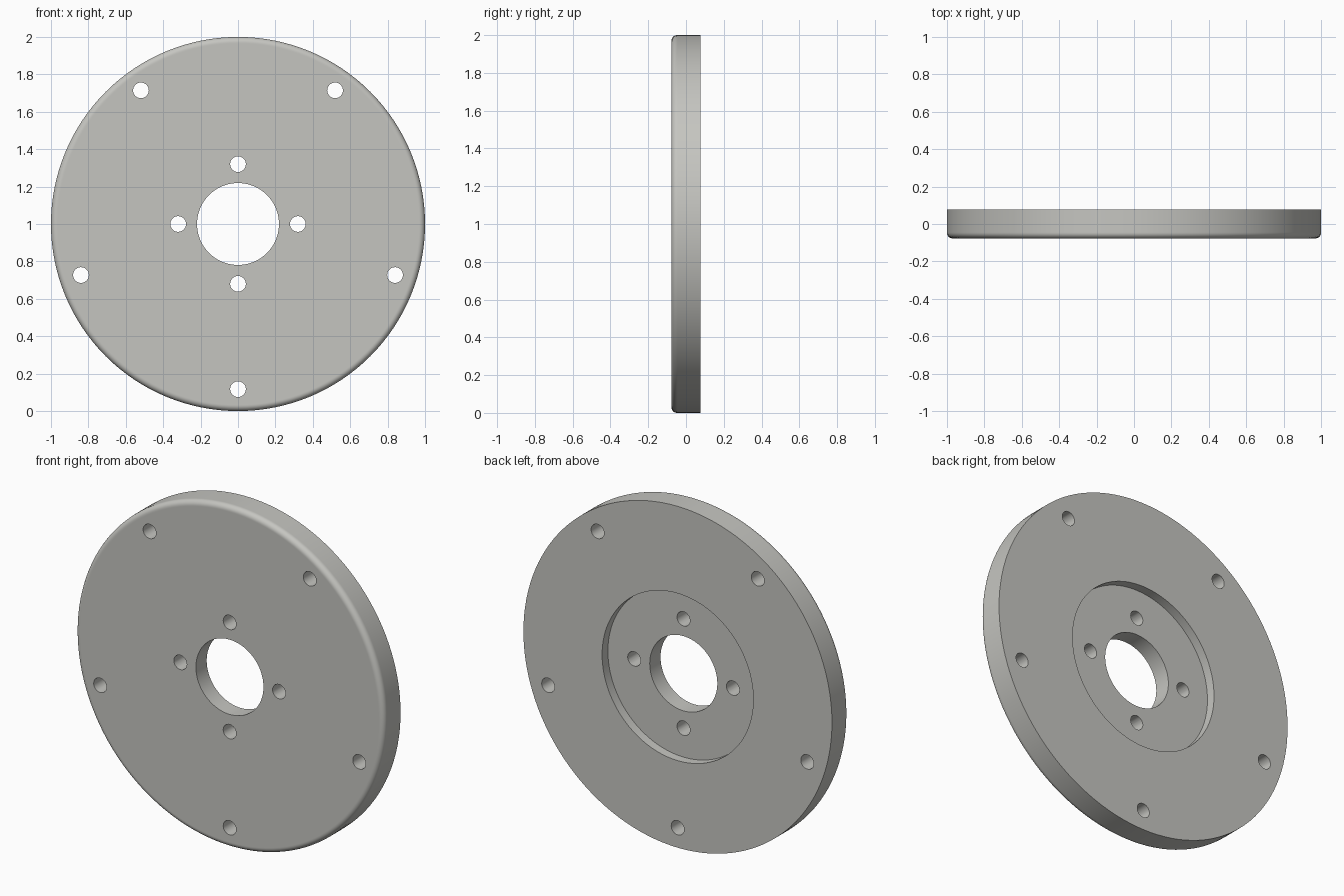
import bpy, bmesh, math
from mathutils import Matrix

if "Cube" in bpy.data.objects:
    bpy.data.objects.remove(bpy.data.objects["Cube"])

T = 0.077         # half thickness
BORE = 0.219      # centre bore radius
RECESS_R, RECESS_D = 0.49, 0.054
FILLET = 0.03
HOLE = 0.042      # bolt hole radius
SEG = 128

metal = bpy.data.materials.new("light_grey_metal")
metal.diffuse_color = (0.56, 0.56, 0.53, 1)
metal.use_nodes = True
metal.node_tree.nodes["Principled BSDF"].inputs["Base Color"].default_value = metal.diffuse_color


def make_object(name, bm):
    bmesh.ops.recalc_face_normals(bm, faces=bm.faces)
    mesh = bpy.data.meshes.new(name)
    bm.to_mesh(mesh)
    bm.free()
    mesh.materials.append(metal)
    obj = bpy.data.objects.new(name, mesh)
    bpy.context.collection.objects.link(obj)
    return obj


# Disc cross-section as (radius, y): bore, front face, rounded rim, back face, recess
profile = [(BORE, -T), (1 - FILLET - 0.004, -T)]
for i in range(9):
    a = math.pi / 2 * i / 8
    profile.append((1 - FILLET + FILLET * math.sin(a), -T + FILLET - FILLET * math.cos(a)))
profile += [(1, -T + FILLET + 0.004), (1, T), (RECESS_R, T),
            (RECESS_R, T - RECESS_D), (BORE, T - RECESS_D)]

# Lathe the section around the y axis
bm = bmesh.new()
rings = []
for s in range(SEG):
    a = 2 * math.pi * s / SEG
    rings.append([bm.verts.new((r * math.cos(a), y, 1 + r * math.sin(a))) for r, y in profile])
n = len(profile)
for s in range(SEG):
    p, q = rings[s], rings[(s + 1) % SEG]
    for i in range(n):
        j = (i + 1) % n
        bm.faces.new((p[i], p[j], q[j], q[i]))
disc = make_object("flange_disc", bm)

# Bolt holes: four around the bore, five near the rim
bm = bmesh.new()
for count, radius in ((4, 0.32), (5, 0.883)):
    for k in range(count):
        a = -math.pi / 2 + 2 * math.pi * k / count
        place = (Matrix.Translation((radius * math.cos(a), 0, 1 + radius * math.sin(a)))
                 @ Matrix.Rotation(math.pi / 2, 4, 'X'))
        bmesh.ops.create_cone(bm, cap_ends=True, segments=32, radius1=HOLE,
                              radius2=HOLE, depth=0.5, matrix=place)
cutter = make_object("bolt_hole_cutter", bm)
cutter.hide_render = True

# Drill the holes
mod = disc.modifiers.new("bolt_holes", 'BOOLEAN')
mod.operation = 'DIFFERENCE'
mod.solver = 'EXACT'
mod.object = cutter
bpy.context.view_layer.objects.active = disc
disc.select_set(True)
bpy.ops.object.modifier_apply(modifier=mod.name)
bpy.data.objects.remove(cutter)

# Smooth round walls, crisp edges
bpy.ops.object.shade_smooth_by_angle(angle=math.radians(30))
